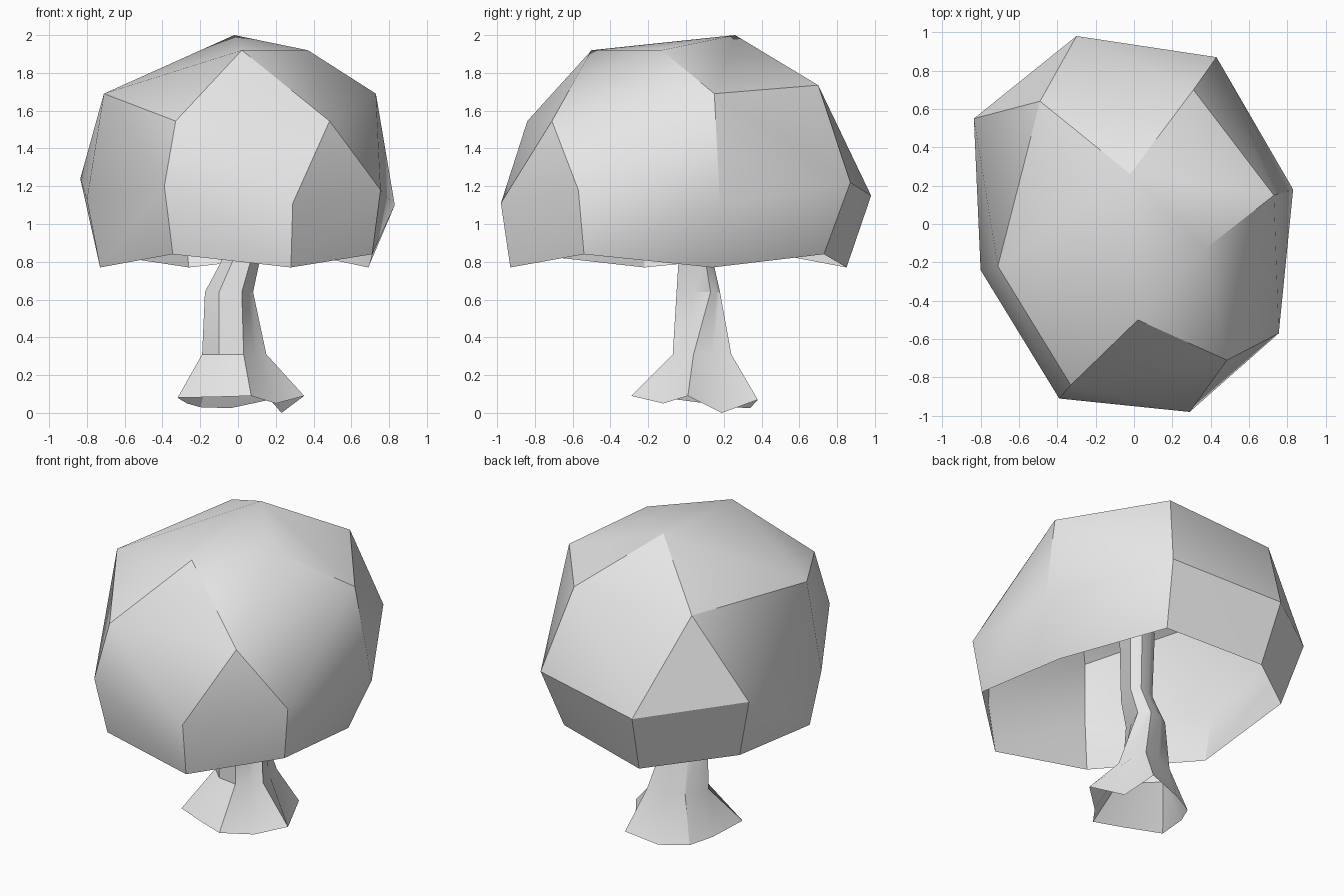
import bpy
import bmesh
from math import radians
from mathutils import Vector

default_cube = bpy.data.objects.get("Cube")
if default_cube:
    bpy.data.objects.remove(default_cube, do_unlink=True)

# One plain grey for the whole tree
grey = bpy.data.materials.new("light grey")
grey.use_nodes = True
colour = (0.8, 0.8, 0.8, 1.0)
grey.diffuse_color = colour
grey.node_tree.nodes["Principled BSDF"].inputs["Base Color"].default_value = colour


def finish(bm, name):
    """Turn a bmesh into a shaded object with the grey material."""
    bmesh.ops.recalc_face_normals(bm, faces=bm.faces)
    mesh = bpy.data.meshes.new(name)
    bm.to_mesh(mesh)
    bm.free()
    mesh.materials.append(grey)
    obj = bpy.data.objects.new(name, mesh)
    bpy.context.collection.objects.link(obj)
    bpy.ops.object.select_all(action='DESELECT')
    obj.select_set(True)
    bpy.context.view_layer.objects.active = obj
    bpy.ops.object.shade_smooth_by_angle(angle=radians(30))
    return obj


# Canopy: a faceted dome wrapped around three rows of corners, open below
crown = [(-0.02, 0.26, 2.0), (0.37, -0.13, 1.92), (0.02, -0.5, 1.92),
         (0.485, -0.71, 1.545), (-0.33, -0.84, 1.545), (-0.71, -0.22, 1.69),
         (-0.49, 0.64, 1.74), (0.31, 0.7, 1.735), (0.73, 0.15, 1.69)]
widest = [(-0.3, 0.98, 1.15), (0.43, 0.87, 1.22), (0.83, 0.18, 1.1),
          (0.755, -0.57, 1.18), (0.29, -0.98, 1.11), (-0.39, -0.91, 1.2),
          (-0.8, -0.24, 1.13), (-0.835, 0.55, 1.24)]
rim = [(-0.26, 0.85, 0.77), (0.36, 0.73, 0.84), (0.69, 0.14, 0.77),
       (0.71, -0.54, 0.84), (0.28, -0.93, 0.77), (-0.345, -0.84, 0.84),
       (-0.73, -0.22, 0.77), (-0.72, 0.48, 0.84)]

bm = bmesh.new()
for point in crown + widest + rim:
    bm.verts.new(point)
bmesh.ops.convex_hull(bm, input=bm.verts[:])
underside = [f for f in bm.faces if all(v.co.z < 0.9 for v in f.verts)]
bmesh.ops.delete(bm, geom=underside, context='FACES')
finish(bm, "canopy")

# Trunk: flared roots, a knee, then a leaning stem that runs up into the canopy
roots = [(-0.32, -0.12, 0.08), (-0.1, -0.22, 0.085), (0.07, -0.29, 0.09),
         (0.2, -0.12, 0.05), (0.35, 0.01, 0.09), (0.23, 0.19, 0.0),
         (0.17, 0.38, 0.07), (-0.04, 0.34, 0.025), (-0.2, 0.25, 0.03),
         (-0.27, 0.11, 0.05)]
knee = [(-0.19, 0.04), (-0.1, -0.05), (0.03, -0.07), (0.09, -0.01), (0.15, 0.04),
        (0.13, 0.14), (0.11, 0.24), (-0.02, 0.2), (-0.12, 0.18), (-0.17, 0.11)]
waist = [(-0.175, 0.03), (-0.1, -0.04), (0.02, -0.05), (0.05, 0.04), (0.08, 0.13),
         (0.05, 0.16), (0.02, 0.18), (-0.06, 0.17), (-0.12, 0.14), (-0.16, 0.09)]


def level(outline, z, shift=(0, 0), scale=1.0):
    """Place a flat outline at a height, moved and scaled sideways."""
    return [Vector((x * scale + shift[0], y * scale + shift[1], z)) for x, y in outline]


rings = [[Vector(p) for p in roots],
         level(knee, 0.31),
         level(waist, 0.64),
         level(waist, 0.8, (0.05, 0.0), 0.8),
         level(waist, 1.2, (0.08, 0.03), 0.9)]

bm = bmesh.new()
rows = [[bm.verts.new(p) for p in ring] for ring in rings]
for lower, upper in zip(rows, rows[1:]):
    for i in range(len(lower)):
        j = (i + 1) % len(lower)
        bm.faces.new((lower[i], lower[j], upper[j], upper[i]))
bm.faces.new(rows[-1])
finish(bm, "trunk")
